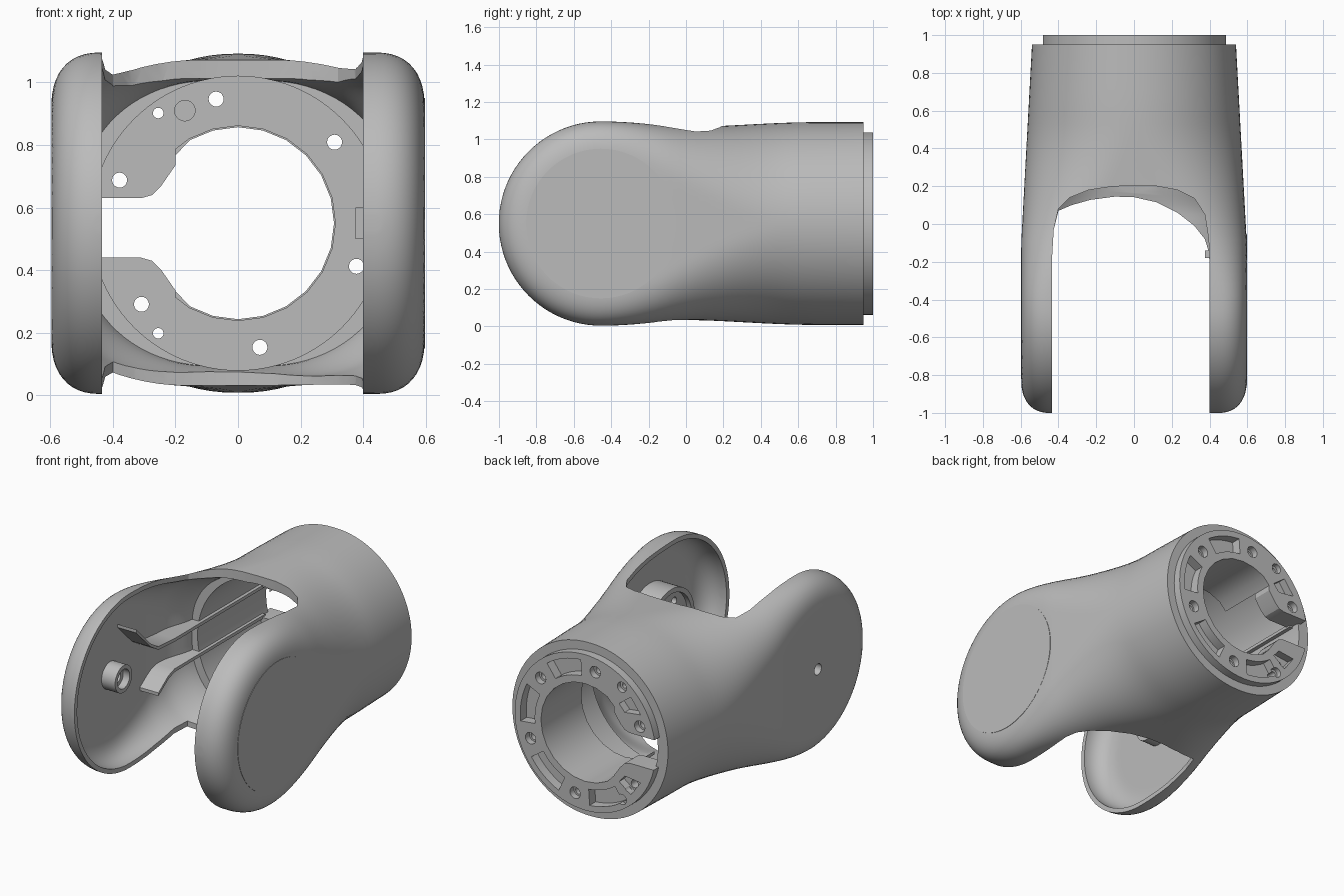
import bpy, bmesh, math

cube = bpy.data.objects.get("Cube")
if cube:
    bpy.data.objects.remove(cube, do_unlink=True)

grey = bpy.data.materials.new("plain grey")
grey.use_nodes = True
grey.diffuse_color = (0.5, 0.5, 0.5, 1)
grey.node_tree.nodes["Principled BSDF"].inputs["Base Color"].default_value = (0.5, 0.5, 0.5, 1)

MID, PIVOT, R = 0.55, -0.455, 0.546   # axis height, arm disc centre and radius


def loft(name, rings):
    """Closed solid through rings of equal point count."""
    bm = bmesh.new()
    loops = [[bm.verts.new(p) for p in ring] for ring in rings]
    n = len(loops[0])
    for a, b in zip(loops, loops[1:]):
        for i in range(n):
            j = (i + 1) % n
            bm.faces.new((a[i], a[j], b[j], b[i]))
    bm.faces.new(loops[0])
    bm.faces.new(loops[-1])
    bmesh.ops.recalc_face_normals(bm, faces=bm.faces)
    mesh = bpy.data.meshes.new(name)
    bm.to_mesh(mesh)
    bm.free()
    ob = bpy.data.objects.new(name, mesh)
    bpy.context.collection.objects.link(ob)
    mesh.materials.append(grey)
    return ob


def prism(name, pts, axis, lo, hi):
    place = {"x": lambda p, t: (t, p[0], p[1]),
             "y": lambda p, t: (p[0], t, p[1])}[axis]
    return loft(name, [[place(p, t) for p in pts] for t in (lo, hi)])


def circle(u, v, r, n=32):
    return [(u + r * math.cos(math.tau * i / n), v + r * math.sin(math.tau * i / n))
            for i in range(n)]


def cut(ob, cutter):
    mod = ob.modifiers.new("cut", "BOOLEAN")
    mod.operation, mod.solver, mod.object = "DIFFERENCE", "EXACT", cutter
    bpy.context.view_layer.objects.active = ob
    bpy.ops.object.modifier_apply(modifier=mod.name)
    bpy.data.objects.remove(cutter, do_unlink=True)


def smooth(ob, angle=30):
    bpy.ops.object.select_all(action="DESELECT")
    ob.select_set(True)
    bpy.context.view_layer.objects.active = ob
    bpy.ops.object.shade_smooth_by_angle(angle=math.radians(angle))


def step(lo, hi, y):
    t = min(max((y - lo) / (hi - lo), 0), 1)
    return t * t * (3 - 2 * t)


def section(y, inset, n=44):
    """Rounded slab at the arms, blending to a circle at the rear."""
    t = step(-0.45, 0.55, y)
    w = 0.597 - 0.057 * min(max((y + 0.1) / 1.05, 0), 1) - inset
    h = R - 0.033 * step(-0.45, 0.12, y) + 0.029 * step(-0.1, 0.7, y) - inset
    a = 0.16 - inset * 0.8 + (w * 0.98 - 0.16 + inset * 0.8) * t
    b = 0.18 - inset * 0.8 + (h - 0.18 + inset * 0.8) * t
    power = 2.4 - 0.4 * t
    back = min(y - PIVOT, 0)
    half = math.sqrt(max(h * h - back * back, 1e-6))
    side = []
    for i in range(n + 1):
        z = half * math.sin(math.pi * (i / n - 0.5))
        d = max(h - math.hypot(z, back), 0)
        x = w - a + a * max(1 - (1 - min(d / b, 1)) ** power, 0) ** (1 / power)
        side.append((x, z))
    return ([(x, y, MID + z) for x, z in side]
            + [(-x, y, MID + z) for x, z in reversed(side)])


def skin(name, inset_front, inset_rear, rear):
    tip = R - inset_front
    ys = [PIVOT - tip * math.cos(math.pi / 2 * i / 22) for i in range(22)]
    ys += [PIVOT + (rear - PIVOT) * i / 30 for i in range(31)]
    ys[0] += 0.0005
    return loft(name, [section(y, inset_front + (inset_rear - inset_front) * step(0.05, 0.27, y))
                       for y in ys])


# Forked shell: outer skin, hollow arms, round rear bore, saddle gap between the arms
shell = skin("fork_shell", 0, 0, 0.95)
cut(shell, skin("arm_cavity", 0.028, 0.07, 0.27))
cut(shell, prism("rear_cavity", circle(0, MID, 0.47, 96), "y", 0.1, 0.97))
upper = [(-0.435, -1.2), (-0.435, -0.2), (-0.425, -0.03), (-0.4, 0.08), (-0.34, 0.14),
         (-0.24, 0.18), (-0.11, 0.199), (0, 0.202), (0.12, 0.2), (0.23, 0.18),
         (0.32, 0.135), (0.375, 0.05), (0.395, -0.08), (0.4, -0.2), (0.4, -1.2)]
lower = [(-0.435, -1.2), (-0.435, -0.2), (-0.425, -0.03), (-0.4, 0.07), (-0.33, 0.1),
         (-0.23, 0.128), (-0.1, 0.145), (0, 0.142), (0.12, 0.115), (0.23, 0.06),
         (0.32, -0.01), (0.375, -0.08), (0.397, -0.15), (0.4, -0.22), (0.4, -1.2)]
cut(shell, loft("gap", [[(x, y, z) for x, y in row] for row, z in
                        ((lower, -0.1), (lower, 0.3), (upper, 0.8), (upper, 1.3))]))
cut(shell, prism("pivot_hole", circle(PIVOT, MID, 0.035), "x", -0.7, -0.5))
smooth(shell)

# Rear mounting plate and thin bore sleeve, with cable slot, pockets and bolt holes
plate = prism("mounting_plate", circle(0, MID, 0.488, 96), "y", 0.87, 1.0)
sleeve = prism("bore_sleeve", circle(0, MID, 0.313, 24), "y", 0.6, 0.88)
bore = [(max(x, -0.2), z) for x, z in circle(0, MID, 0.307, 24)]
half_slot = [(-0.6, 0.095), (-0.31, 0.095), (-0.275, 0.105), (-0.245, 0.135),
             (-0.2, 0.2), (-0.15, 0.2)]
slot = [(x, MID - 0.015 - z) for x, z in half_slot]
slot += [(x, MID - 0.015 + z) for x, z in reversed(half_slot)]
for part in (plate, sleeve):
    cut(part, prism("bore", bore, "y", 0.5, 1.1))
    cut(part, prism("slot", slot, "y", 0.5, 1.1))
open_side = [(-0.5, 0.1), (-0.2, 0.1), (-0.2, 1.0), (-0.5, 1.0)]
cut(sleeve, prism("open_side", open_side, "y", 0.5, 1.1))
smooth(sleeve, 25)


def polar(r, deg):
    return r * math.cos(math.radians(deg)), MID + r * math.sin(math.radians(deg))


for k in range(6):
    angle = 40 + 60 * k
    cut(plate, prism("bolt_hole", circle(*polar(0.403, angle), 0.024, 20), "y", 0.8, 1.1))
    cut(plate, prism("counterbore", circle(*polar(0.403, angle), 0.036, 20), "y", 0.96, 1.1))
for angle in (10, 70, -50, -110):
    arc = [polar(0.45, angle - 16 + 4 * i) for i in range(9)]
    arc += [polar(0.35, angle + 16 - 4 * i) for i in range(9)]
    cut(plate, prism("pocket", arc, "y", 0.94, 1.1))
for sign in (1, -1):
    u, v = -0.255, MID + sign * 0.352
    cut(plate, prism("pin_hole", circle(u, v, 0.017, 16), "y", 0.8, 1.1))
    cut(plate, prism("pin_recess", circle(u, v, 0.032, 16), "y", 0.97, 1.1))
    pocket = [polar(r, 180 - sign * d) for r, d in ((0.44, 29), (0.44, 44), (0.34, 46), (0.34, 36))]
    cut(plate, prism("side_pocket", pocket, "y", 0.95, 1.1))
cut(plate, prism("front_recess", circle(-0.17, 0.91, 0.033, 20), "y", 0.8, 0.9))
smooth(plate, 25)

# Pivot bearing on the right arm
boss = prism("pivot_boss", circle(PIVOT, MID, 0.085), "x", -0.575, -0.475)
cut(boss, prism("boss_bore", circle(PIVOT, MID, 0.035), "x", -0.7, -0.4))
cut(boss, prism("boss_seat", circle(PIVOT, MID, 0.06), "x", -0.52, -0.4))
smooth(boss)

# Hub on the inside of the left arm, and its thin outer cap
hub = prism("arm_hub", circle(PIVOT, MID, 0.23, 48), "x", 0.42, 0.575)
cut(hub, prism("hub_recess", circle(PIVOT, MID, 0.2, 48), "x", 0.4, 0.45))
cut(hub, prism("hub_bore", circle(PIVOT, MID, 0.08), "x", 0.4, 0.53))
for k in range(6):
    y = PIVOT + 0.14 * math.cos(math.tau * k / 6)
    z = MID + 0.14 * math.sin(math.tau * k / 6)
    cut(hub, prism("hub_hole", circle(y, z, 0.025, 16), "x", 0.4, 0.53))
smooth(hub)
smooth(prism("side_cap", circle(PIVOT, MID, 0.4, 64), "x", 0.592, 0.598))

# Small stop tab on the left arm
prism("stop_tab", [(-0.18, 0.5), (-0.14, 0.5), (-0.14, 0.6), (-0.18, 0.6)], "x", 0.375, 0.575)


# Cable guide rails along the right side
def rail(name, path):
    rings = []
    for y, z in path:
        out = -0.575 + 0.07 * step(-0.1, 0.9, y)
        rings.append([(out, y, z - 0.01), (-0.44, y, z - 0.01),
                      (-0.44, y, z + 0.01), (out, y, z + 0.01)])
    smooth(loft(name, rings))


rail("lower_cable_rail", [(-0.16, 0.35), (-0.06, 0.42), (0.0, 0.44), (0.9, 0.44)])
rail("upper_cable_rail", [(-0.38, 0.83), (-0.24, 0.69), (-0.16, 0.64), (0.0, 0.63), (0.9, 0.63)])
